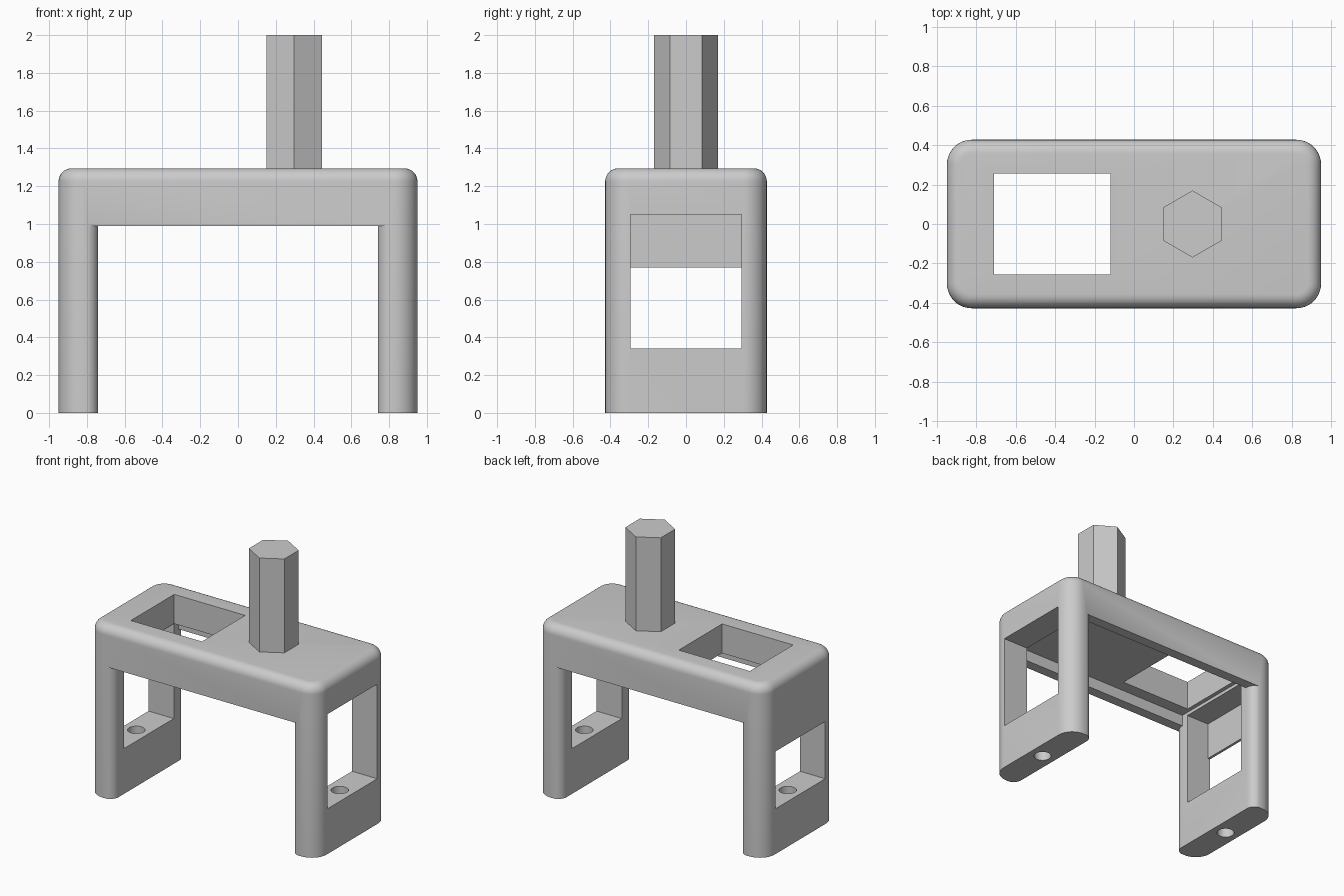
import bpy, bmesh, math
from mathutils import Vector

if "Cube" in bpy.data.objects:
    bpy.data.objects.remove(bpy.data.objects["Cube"], do_unlink=True)

grey = bpy.data.materials.new("plain grey")
grey.use_nodes = True
COLOUR = (0.6, 0.6, 0.6, 1)
grey.diffuse_color = COLOUR
grey.node_tree.nodes["Principled BSDF"].inputs["Base Color"].default_value = COLOUR


def add_object(name, bm):
    bmesh.ops.recalc_face_normals(bm, faces=bm.faces)
    mesh = bpy.data.meshes.new(name)
    bm.to_mesh(mesh)
    bm.free()
    mesh.materials.append(grey)
    obj = bpy.data.objects.new(name, mesh)
    bpy.context.collection.objects.link(obj)
    return obj


def prism(name, outline, z0, z1):
    """Extrude a plan outline between two heights."""
    bm = bmesh.new()
    face = bm.faces.new([bm.verts.new((x, y, z0)) for x, y in outline])
    top = bmesh.ops.extrude_face_region(bm, geom=[face])["geom"]
    verts = [v for v in top if isinstance(v, bmesh.types.BMVert)]
    bmesh.ops.translate(bm, verts=verts, vec=(0, 0, z1 - z0))
    return add_object(name, bm)


def box(name, x0, x1, half_y, z0, z1):
    return prism(name, [(x0, -half_y), (x1, -half_y), (x1, half_y), (x0, half_y)], z0, z1)


def circle(cx, cy, r, n, start=0.0):
    return [(cx + r * math.cos(start + math.tau * i / n),
             cy + r * math.sin(start + math.tau * i / n)) for i in range(n)]


def activate(obj):
    bpy.ops.object.select_all(action='DESELECT')
    obj.select_set(True)
    bpy.context.view_layer.objects.active = obj


def cut(target, cutter):
    cutter.hide_render = True
    mod = target.modifiers.new("cut", 'BOOLEAN')
    mod.operation = 'DIFFERENCE'
    mod.solver = 'EXACT'
    mod.object = cutter
    activate(target)
    bpy.ops.object.modifier_apply(modifier=mod.name)
    bpy.data.objects.remove(cutter, do_unlink=True)


HALF_X, HALF_Y, TOP = 0.95, 0.428, 1.295
LEG_IN, RAIL_Z = 0.74, 0.99

# Frame block: rounded upright corners, then a rounded top rim
bm = bmesh.new()
bmesh.ops.create_cube(bm, size=1)
for v in bm.verts:
    v.co = Vector((v.co.x * 2 * HALF_X, v.co.y * 2 * HALF_Y, (v.co.z + 0.5) * TOP))
upright = [e for e in bm.edges if abs(e.verts[0].co.z - e.verts[1].co.z) > 1]
bmesh.ops.bevel(bm, geom=upright, offset=0.125, segments=10, profile=0.5, affect='EDGES')
rim = [e for e in bm.edges if all(v.co.z > TOP - 0.001 for v in e.verts)]
bmesh.ops.bevel(bm, geom=rim, offset=0.07, segments=8, profile=0.5, affect='EDGES')
frame = add_object("bridge_frame", bm)

# Opening between the legs, flared so the inner leg edges are round
R = 0.07
quarter = [(LEG_IN + R - R * math.cos(a), 0.36 + R * math.sin(a))
           for a in [math.pi / 2 * i / 8 for i in range(9)]] + [(LEG_IN + R, 0.6)]
side = [(x, -y) for x, y in reversed(quarter)] + quarter
cut(frame, prism("leg_opening", side + [(-x, -y) for x, y in side], -0.2, RAIL_Z))

# Recess under the deck
cut(frame, box("deck_recess", -LEG_IN, LEG_IN, 0.35, 0.8, 1.075))

# Tall window through one leg, ending in a pocket inside the other
cut(frame, box("tall_window", -0.93, 1.2, 0.295, 0.34, 1.05))
cut(frame, box("low_window", -1.2, -0.85, 0.295, 0.34, 0.77))

# Rectangular hole in the deck
cut(frame, box("deck_hole", -0.71, -0.12, 0.257, 1.0, 1.5))

# Screw hole through each foot
for s in (-1, 1):
    cut(frame, prism("screw_hole", circle(s * 0.845, 0, 0.06, 32), -0.1, 0.5))

activate(frame)
bpy.ops.object.shade_smooth_by_angle(angle=math.radians(30))

# Hexagonal post
prism("hex_post", circle(0.297, 0, 0.17, 6, math.pi / 2), TOP - 0.01, 2.0)
